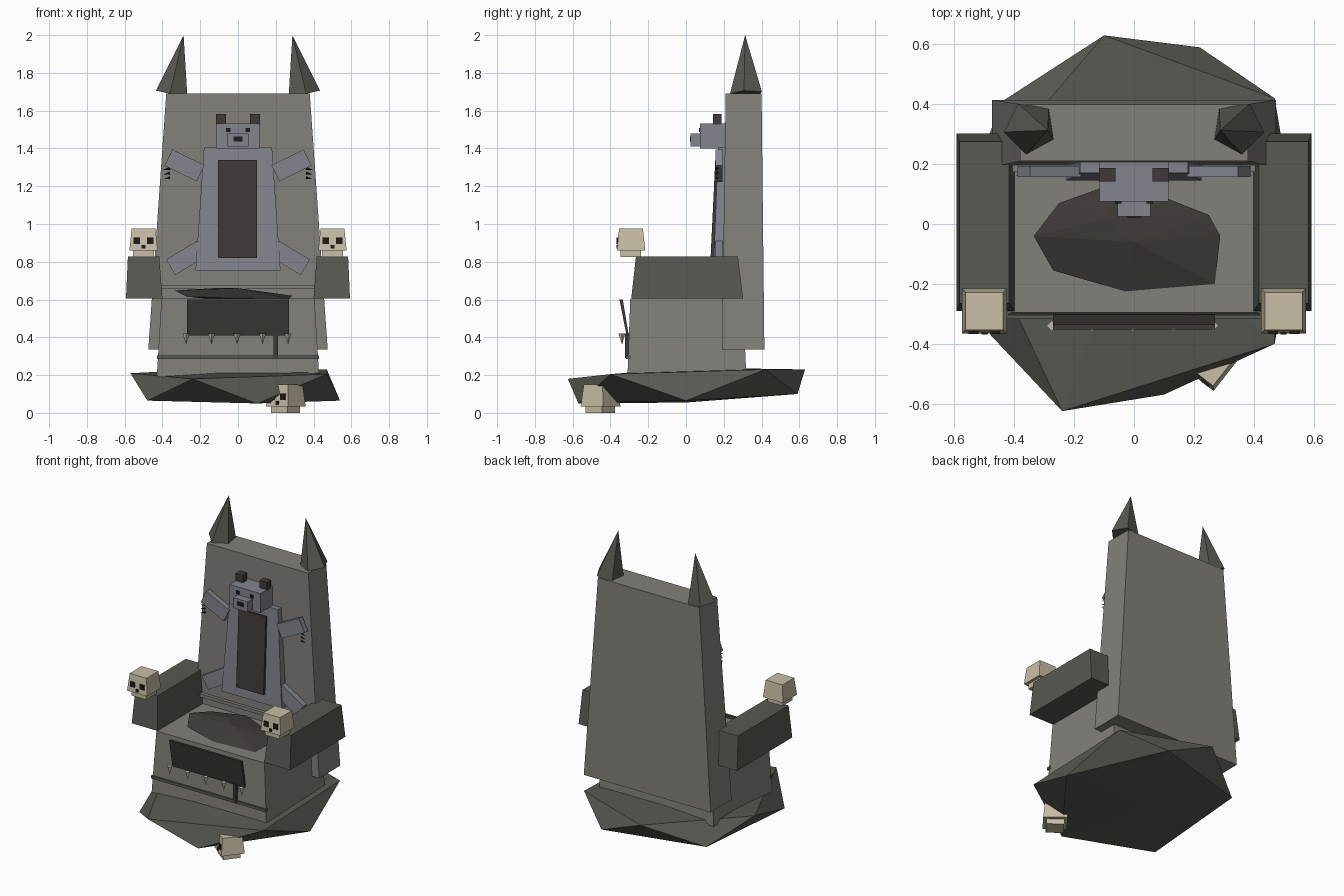
import bpy, bmesh
from math import radians, sin, cos, pi
from mathutils import Matrix, Vector

if "Cube" in bpy.data.objects:
    bpy.data.objects.remove(bpy.data.objects["Cube"])


def material(name, *rgb):
    m = bpy.data.materials.new(name)
    m.diffuse_color = (*rgb, 1)
    m.use_nodes = True
    m.node_tree.nodes["Principled BSDF"].inputs["Base Color"].default_value = m.diffuse_color
    return m


STONE = material("stone", 0.22, 0.215, 0.19)
DARK_STONE = material("dark_stone", 0.10, 0.10, 0.085)
FUR = material("fur", 0.23, 0.235, 0.27)
HIDE = material("hide", 0.05, 0.042, 0.04)
BONE = material("bone", 0.58, 0.52, 0.38)
BLACK = material("black", 0.012, 0.012, 0.012)


def hull(name, pts, mat, matrix=Matrix()):
    """Flat-faced solid around a few corner points."""
    bm = bmesh.new()
    for p in pts:
        bm.verts.new(matrix @ Vector(p))
    bmesh.ops.convex_hull(bm, input=bm.verts)
    bmesh.ops.dissolve_limit(bm, angle_limit=radians(0.5), verts=bm.verts, edges=bm.edges)
    bmesh.ops.recalc_face_normals(bm, faces=bm.faces)
    me = bpy.data.meshes.new(name)
    bm.to_mesh(me)
    bm.free()
    ob = bpy.data.objects.new(name, me)
    me.materials.append(mat)
    bpy.context.collection.objects.link(ob)
    return ob


def block(name, low, high, mat, matrix=Matrix()):
    """Tapered box; low and high are (x0, x1, y0, y1, z)."""
    pts = [(x, y, r[4]) for r in (low, high) for x in r[:2] for y in r[2:4]]
    return hull(name, pts, mat, matrix)


def box(name, center, size, mat, matrix=Matrix()):
    cx, cy, cz = center
    hx, hy, hz = (s / 2 for s in size)
    rect = (cx - hx, cx + hx, cy - hy, cy + hy)
    return block(name, (*rect, cz - hz), (*rect, cz + hz), mat, matrix)


def spike(name, base, radius, tip, sides, mat, start=0.0):
    """Pyramid with its base square to the given axis."""
    base, tip = Vector(base), Vector(tip)
    turn = (tip - base).to_track_quat('Z', 'Y')
    ring = [base + turn @ Vector((radius * cos(start + i * 2 * pi / sides),
                                  radius * sin(start + i * 2 * pi / sides), 0)) for i in range(sides)]
    return hull(name, ring + [tip], mat)


def skull(name, matrix):
    block(name + "_jaw", (-0.055, 0.055, -0.06, 0.05, 0), (-0.055, 0.055, -0.06, 0.05, 0.04), BONE, matrix)
    block(name + "_cranium", (-0.075, 0.075, -0.078, 0.072, 0.035),
          (-0.063, 0.063, -0.066, 0.06, 0.15), BONE, matrix)
    for s in (-1, 1):
        box(name + "_eye", (0.036 * s, -0.069, 0.085), (0.034, 0.02, 0.034), BLACK, matrix)
    box(name + "_nose", (0, -0.072, 0.053), (0.02, 0.018, 0.02), BLACK, matrix)


# rough rock base
hull("rock_base", [
    (-0.24, -0.625, 0.18), (0.47, -0.40, 0.205), (0.47, 0.42, 0.23), (-0.10, 0.63, 0.23), (-0.57, 0.08, 0.21),
    (0.10, -0.57, 0.05), (-0.48, -0.37, 0.065), (0.54, 0, 0.065), (0.22, 0.59, 0.10), (-0.44, 0.41, 0.09),
    (0, 0, 0.055), (0, 0, 0.24)], DARK_STONE)

# seat, backrest and trims
block("seat", (-0.43, 0.43, -0.31, 0.32, 0.19), (-0.405, 0.405, -0.295, 0.30, 0.605), STONE)
block("backrest", (-0.475, 0.475, 0.19, 0.415, 0.335), (-0.38, 0.38, 0.21, 0.40, 1.69), STONE)
box("lower_trim", (0, -0.305, 0.295), (0.86, 0.025, 0.018), DARK_STONE)
box("back_trim", (0, 0.188, 0.667), (0.82, 0.03, 0.022), STONE)

# arms, arm skulls and corner spikes, both sides
for s in (-1, 1):
    block("armrest", (0.40 * s, 0.593 * s, -0.29, 0.302, 0.605),
          (0.417 * s, 0.583 * s, -0.265, 0.275, 0.828), DARK_STONE)
    skull("arm_skull", Matrix.Translation((0.5 * s, -0.288, 0.826)))
    spike("corner_spike", (0.347 * s, 0.322, 1.69), 0.09, (0.288 * s, 0.313, 2.0), 5, DARK_STONE,
          radians(180 if s < 0 else 0))

# fallen skull
skull("ground_skull", Matrix.Translation((0.255, -0.45, 0)) @ Matrix.Rotation(radians(-38), 4, 'Z'))

# hide cushion
hull("hide_cushion", [
    (-0.335, -0.04, 0.648), (-0.25, 0.07, 0.64), (-0.04, 0.145, 0.64), (0.25, 0.03, 0.625),
    (0.288, -0.04, 0.62), (0.27, -0.20, 0.605), (-0.03, -0.225, 0.608), (-0.27, -0.155, 0.615),
    (0, -0.06, 0.66), (-0.10, 0.02, 0.662), (0, 0, 0.59)], HIDE)

# front hanging hide with fangs
block("front_hide", (-0.27, 0.27, -0.315, -0.303, 0.41), (-0.27, 0.27, -0.352, -0.335, 0.60), HIDE)
for i in range(5):
    x = -0.275 + 0.135 * i
    spike("fang", (x, -0.34, 0.42), 0.018, (x, -0.338, 0.362), 4, BONE)
box("front_strap", (0.20, -0.312, 0.355), (0.022, 0.022, 0.13), HIDE)

# beast pelt: body and belly
block("pelt_body", (-0.225, 0.225, 0.145, 0.20, 0.755), (-0.18, 0.18, 0.17, 0.215, 1.405), FUR)
block("pelt_belly", (-0.105, 0.10, 0.13, 0.16, 0.82), (-0.105, 0.10, 0.155, 0.19, 1.34), HIDE)

# beast head
box("pelt_head", (0, 0.145, 1.467), (0.23, 0.14, 0.132), FUR)
box("pelt_snout", (0, 0.055, 1.445), (0.11, 0.06, 0.07), FUR)
box("pelt_nose", (0, 0.026, 1.45), (0.048, 0.01, 0.026), BLACK)

# beast ears, eyes, limbs and claws
for s in (-1, 1):
    box("pelt_ear", (0.09 * s, 0.165, 1.555), (0.055, 0.045, 0.055), HIDE)
    box("pelt_eye", (0.052 * s, 0.073, 1.497), (0.022, 0.01, 0.02), BLACK)
    for part, x, z, tilt in (("arm", 0.283, 1.31, 26), ("leg", 0.275, 0.82, -31)):
        m = Matrix.Translation((x * s, 0.175, z)) @ Matrix.Rotation(radians(-tilt * s), 4, 'Y')
        box("pelt_" + part, (0, 0, 0), (0.19, 0.036, 0.095), FUR, m)
    for z in (1.295, 1.27, 1.245):
        spike("claw", (0.36 * s, 0.165, z), 0.008, (0.395 * s, 0.162, z - 0.008), 4, BLACK)
